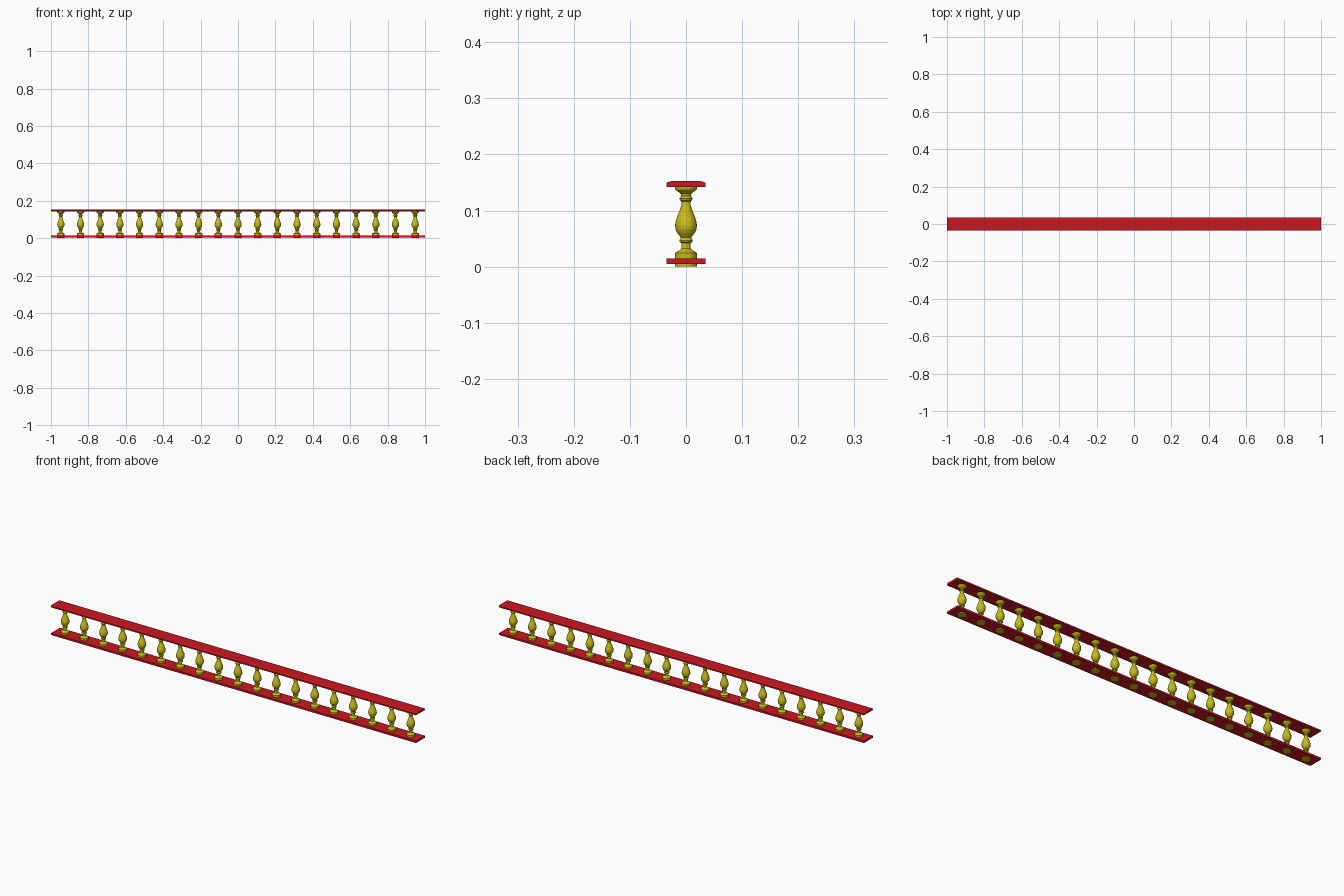
import bpy, bmesh, math

if "Cube" in bpy.data.objects:
    bpy.data.objects.remove(bpy.data.objects["Cube"])

def material(name, color):
    m = bpy.data.materials.new(name)
    m.diffuse_color = color
    m.use_nodes = True
    m.node_tree.nodes["Principled BSDF"].inputs["Base Color"].default_value = m.diffuse_color
    return m

red = material("red_paint", (0.6, 0.008, 0.015, 1))
gold = material("yellow_paint", (0.58, 0.5, 0.01, 1))

def finish(name, bm, mat):
    bmesh.ops.recalc_face_normals(bm, faces=bm.faces)
    me = bpy.data.meshes.new(name)
    bm.to_mesh(me)
    bm.free()
    me.materials.append(mat)
    ob = bpy.data.objects.new(name, me)
    bpy.context.collection.objects.link(ob)
    return ob

# Rails: a y-z cross-section extruded along x
def rail(name, section):
    bm = bmesh.new()
    face = bm.faces.new([bm.verts.new((-1, y, z)) for y, z in section])
    ext = bmesh.ops.extrude_face_region(bm, geom=[face])
    verts = [g for g in ext["geom"] if isinstance(g, bmesh.types.BMVert)]
    bmesh.ops.translate(bm, verts=verts, vec=(2, 0, 0))
    return finish(name, bm, red)

rail("bottom_rail", [(-.035, .005), (.035, .005), (.035, .0145), (-.035, .0145)])
rail("top_rail", [(-.035, .142), (.035, .142), (.035, .149), (.032, .151),
                  (.025, .1525), (-.025, .1525), (-.032, .151), (-.035, .149)])

# Turned baluster profile: radius, height
profile = [(.0195, 0), (.0195, .024), (.0165, .0265), (.012, .029), (.0085, .032),
           (.008, .042), (.0115, .044), (.012, .047), (.0105, .050), (.009, .0515),
           (.011, .054), (.0155, .060), (.0185, .066), (.0195, .073), (.0185, .081),
           (.015, .091), (.011, .101), (.0085, .109), (.0078, .116), (.0105, .118),
           (.0115, .121), (.0105, .124), (.0085, .126), (.0095, .130),
           (.014, .1335), (.0185, .137), (.0195, .139), (.0195, .1425)]
SIDES = 24

bm = bmesh.new()
rings = [[bm.verts.new((r * math.cos(2 * math.pi * i / SIDES),
                        r * math.sin(2 * math.pi * i / SIDES), z))
          for i in range(SIDES)] for r, z in profile]
for a, b in zip(rings, rings[1:]):
    for i in range(SIDES):
        j = (i + 1) % SIDES
        bm.faces.new((a[i], a[j], b[j], b[i]))
bm.faces.new(rings[0][::-1])
bm.faces.new(rings[-1])
first = finish("baluster_01", bm, gold)

# Row of nineteen evenly spaced balusters
COUNT = 19
step = 2 / COUNT
for k in range(COUNT):
    ob = first if k == 0 else first.copy()
    if k:
        ob.name = f"baluster_{k + 1:02d}"
        bpy.context.collection.objects.link(ob)
    ob.location.x = (k - (COUNT - 1) / 2) * step
